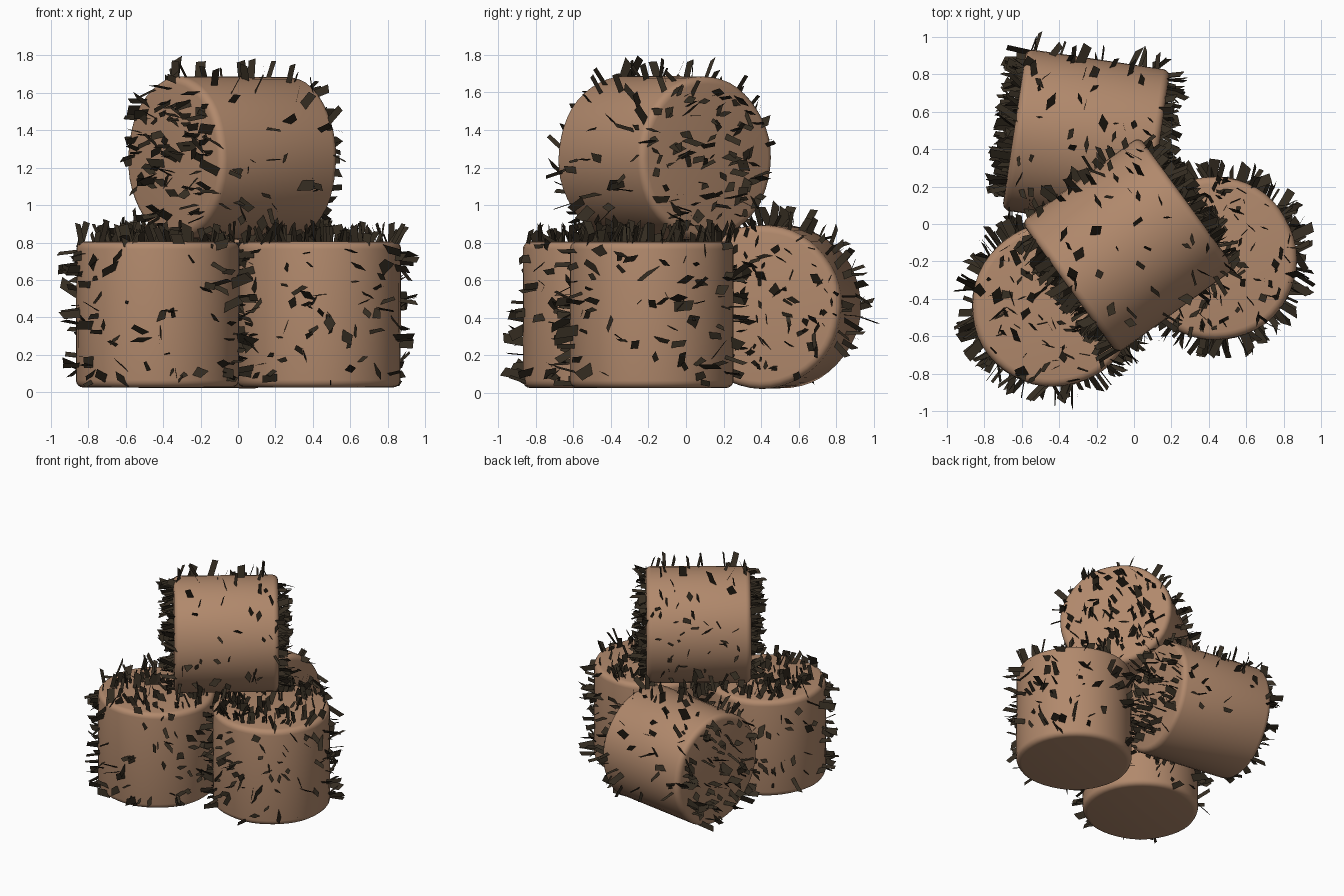
import bpy, bmesh, math, random
from mathutils import Matrix, Vector

random.seed(11)
cube = bpy.data.objects.get("Cube")
if cube:
    bpy.data.objects.remove(cube, do_unlink=True)

RADIUS, HEIGHT = 0.436, 0.78


def make_material(name, rgb):
    mat = bpy.data.materials.new(name)
    mat.use_nodes = True
    mat.diffuse_color = (*rgb, 1)
    bsdf = mat.node_tree.nodes["Principled BSDF"]
    bsdf.inputs["Base Color"].default_value = (*rgb, 1)
    bsdf.inputs["Roughness"].default_value = 0.9
    return mat


hay = make_material("hay_brown", (0.44, 0.25, 0.15))
dark = make_material("dark_straw", (0.034, 0.025, 0.015))


def add_object(name, bm, mat):
    mesh = bpy.data.meshes.new(name)
    bm.to_mesh(mesh)
    bm.free()
    mesh.materials.append(mat)
    obj = bpy.data.objects.new(name, mesh)
    bpy.context.collection.objects.link(obj)
    return obj


def make_bale(name, place):
    """Round bale: cylinder with softened rims and a slightly lumpy side."""
    bm = bmesh.new()
    bmesh.ops.create_cone(bm, cap_ends=True, segments=48, radius1=RADIUS,
                          radius2=RADIUS, depth=HEIGHT)
    rims = [e for e in bm.edges if abs(e.verts[0].co.z - e.verts[1].co.z) < 0.01]
    bmesh.ops.bevel(bm, geom=rims, offset=0.04, segments=4, profile=0.5,
                    affect='EDGES')
    phase = random.uniform(0, math.tau)
    for v in bm.verts:
        a = math.atan2(v.co.y, v.co.x)
        lump = 1 + 0.005 * math.sin(3 * a + phase) + 0.004 * math.sin(7 * a + v.co.z * 4)
        v.co.x *= lump
        v.co.y *= lump
    bm.transform(place)
    obj = add_object(name, bm, hay)
    bpy.ops.object.select_all(action='DESELECT')
    bpy.context.view_layer.objects.active = obj
    obj.select_set(True)
    bpy.ops.object.shade_smooth_by_angle(angle=math.radians(40))


def random_root(zone):
    """Random point and outward normal on the side or on one end."""
    a = random.uniform(0, math.tau)
    radial = Vector((math.cos(a), math.sin(a), 0))
    if zone == "side":
        return radial * RADIUS + Vector((0, 0, random.uniform(-0.5, 0.5) * HEIGHT * 0.95)), radial
    sign = 1 if zone == "top" else -1
    r = RADIUS * 0.97 * math.sqrt(random.random())
    return radial * r + Vector((0, 0, sign * HEIGHT / 2)), Vector((0, 0, sign))


def make_straws(name, place, zones):
    """Loose flat straws poking out of the bale surface."""
    bm = bmesh.new()
    turn = place.to_3x3()
    for zone, count in zones.items():
        for _ in range(count):
            root, normal = random_root(zone)
            root, normal = place @ root, turn @ normal
            jitter = Vector([random.gauss(0, 0.3) for _ in range(3)])
            out = (normal + jitter).normalized()
            if out.dot(normal) < 0.25:
                continue
            across = out.cross(Vector([random.gauss(0, 1) for _ in range(3)])).normalized()
            across *= random.uniform(0.008, 0.03)
            tip = root + out * random.uniform(0.04, 0.12)
            root = root - out * 0.03
            if tip.z < 0.02 or (root.z < 0.2 and normal.z < -0.6):
                continue
            skew = out * random.uniform(-0.015, 0.015)
            corners = (root - across, root + across, tip + across + skew, tip - across - skew)
            bm.faces.new([bm.verts.new(c) for c in corners])
    add_object(name, bm, dark)


def upright(x, y):
    return Matrix.Translation((x, y, 0.025 + HEIGHT / 2))


def lying(x, y, z, yaw):
    return (Matrix.Translation((x, y, z)) @ Matrix.Rotation(math.radians(yaw), 4, 'Z')
            @ Matrix.Rotation(math.radians(90), 4, 'Y'))


standing_zones = {"side": 160, "top": 105}
lying_zones = {"side": 125, "top": 105, "bottom": 105}
bales = {
    "front_right_bale": (upright(-0.43, -0.435), standing_zones),
    "front_left_bale": (upright(0.435, -0.185), standing_zones),
    "back_lying_bale": (lying(-0.255, 0.45, 0.46, -8.5), lying_zones),
    "top_lying_bale": (lying(-0.03, -0.115, 1.25, 36), lying_zones),
}
for bale_name, (place, zones) in bales.items():
    make_bale(bale_name, place)
    make_straws(bale_name + "_straws", place, zones)
